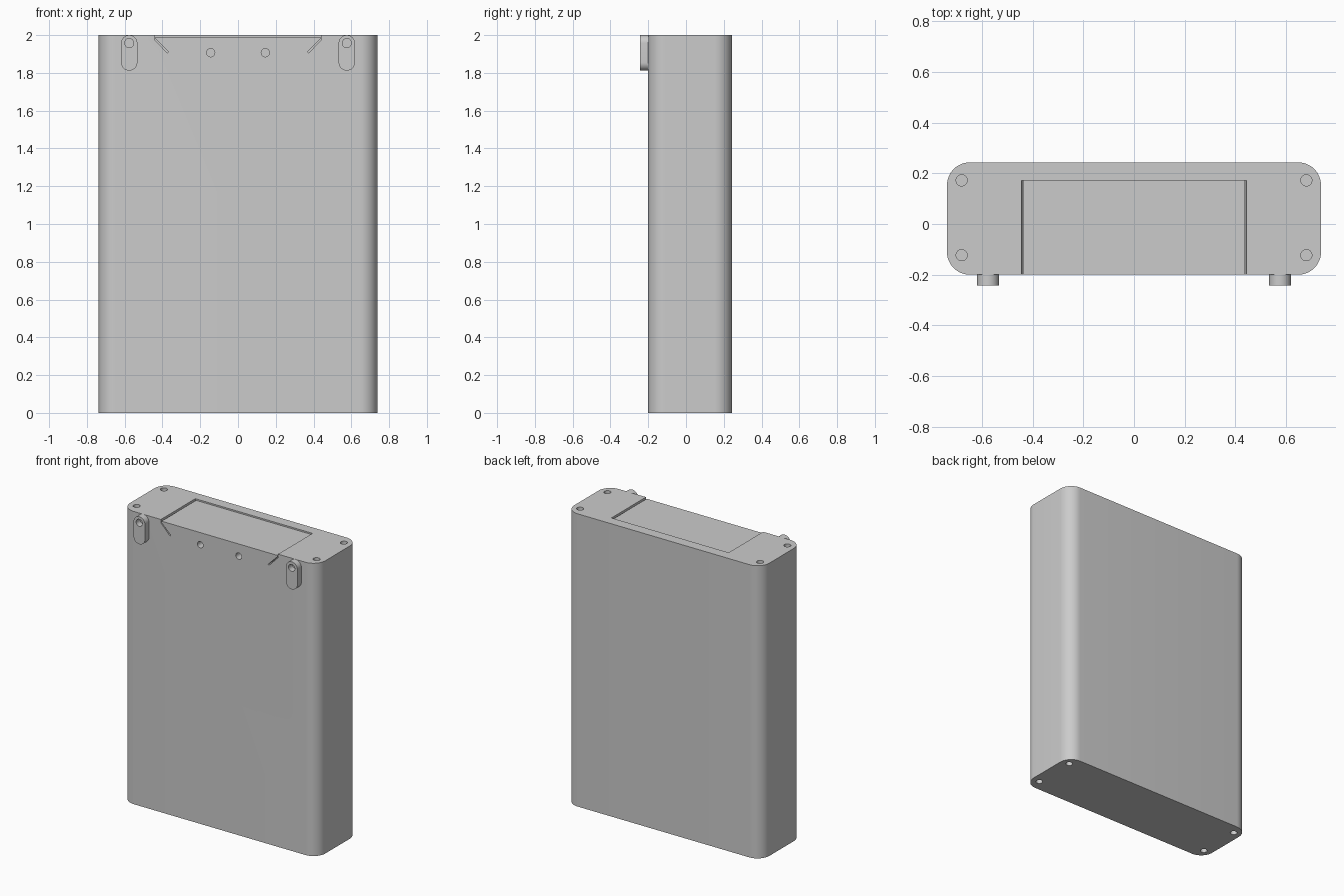
import bpy, bmesh, math
from mathutils import Matrix

cube = bpy.data.objects.get("Cube")
if cube:
    bpy.data.objects.remove(cube, do_unlink=True)

grey = bpy.data.materials.new("plain grey")
grey.use_nodes = True
grey.diffuse_color = (0.6, 0.6, 0.6, 1)
grey.node_tree.nodes["Principled BSDF"].inputs["Base Color"].default_value = (0.6, 0.6, 0.6, 1)

UPRIGHT = Matrix.Identity(4)
FACING_FRONT = Matrix.Rotation(math.pi / 2, 4, "X")  # profile (x, z), extruded towards -y


def prism(name, outline, low, high, frame=UPRIGHT):
    """Extrude a flat outline from low to high along the frame's third axis."""
    bm = bmesh.new()
    face = bm.faces.new([bm.verts.new((a, b, low)) for a, b in outline])
    grown = bmesh.ops.extrude_face_region(bm, geom=[face])["geom"]
    verts = [v for v in grown if isinstance(v, bmesh.types.BMVert)]
    bmesh.ops.translate(bm, verts=verts, vec=(0, 0, high - low))
    bmesh.ops.recalc_face_normals(bm, faces=bm.faces)
    bm.transform(frame)
    mesh = bpy.data.meshes.new(name)
    bm.to_mesh(mesh)
    bm.free()
    mesh.materials.append(grey)
    obj = bpy.data.objects.new(name, mesh)
    bpy.context.collection.objects.link(obj)
    return obj


def rounded(x0, x1, y0, y1, r, steps=12):
    """Rectangle with round corners; a circle when the sides equal 2r."""
    corners = [(x1 - r, y1 - r), (x0 + r, y1 - r), (x0 + r, y0 + r), (x1 - r, y0 + r)]
    points = []
    for i, (cx, cy) in enumerate(corners):
        for k in range(steps + 1):
            a = math.pi / 2 * (i + k / steps)
            p = (cx + r * math.cos(a), cy + r * math.sin(a))
            if not points or math.dist(p, points[-1]) > 1e-5:
                points.append(p)
    if math.dist(points[0], points[-1]) < 1e-5:
        points.pop()
    return points


def circle(x, y, r, steps=32):
    return [(x + r * math.cos(math.tau * k / steps), y + r * math.sin(math.tau * k / steps))
            for k in range(steps)]


def cut(target, cutters):
    for cutter in cutters:
        mod = target.modifiers.new(cutter.name, "BOOLEAN")
        mod.operation = "DIFFERENCE"
        mod.solver = "EXACT"
        mod.object = cutter
    bpy.context.view_layer.objects.active = target
    for mod in list(target.modifiers):
        bpy.ops.object.modifier_apply(modifier=mod.name)
    for cutter in cutters:
        bpy.data.objects.remove(cutter, do_unlink=True)


def smooth(obj):
    bpy.ops.object.select_all(action="DESELECT")
    obj.select_set(True)
    bpy.context.view_layer.objects.active = obj
    bpy.ops.object.shade_smooth_by_angle(angle=math.radians(30))


# Case with rounded upright edges
FRONT, BACK, HALF = -0.2, 0.243, 0.738
case = prism("case", rounded(-HALF, HALF, FRONT, BACK, 0.09), 0, 2)

# Sliding lid: shallow recess in the top and a dovetail gap down each side
cutters = [prism("lid_recess", [(-0.44, 1.99), (0.44, 1.99), (0.44, 2.05), (-0.44, 2.05)],
                 -0.172, 0.3, FACING_FRONT)]
gap = 0.006
for side in (-1, 1):
    slot = [(0.437, 2.02), (0.437, 1.98), (0.368, 1.911),
            (0.368 + gap, 1.911 - gap), (0.437 + gap, 1.977), (0.437 + gap, 2.02)]
    cutters.append(prism("lid_gap", [(side * x, z) for x, z in slot], -0.172, 0.3, FACING_FRONT))
    # Finger holes in the front edge of the lid
    cutters.append(prism("lid_hole", circle(side * 0.145, 1.907, 0.022), 0.13, 0.3, FACING_FRONT))
    # Corner holes in the top and the bottom
    for y in (-0.123, 0.172):
        for low, high in ((1.9, 2.05), (-0.05, 0.1)):
            cutters.append(prism("corner_hole", circle(side * 0.68, y, 0.022), low, high))
cut(case, cutters)
smooth(case)

# Hanging lugs on the front
for side, name in ((-1, "right_lug"), (1, "left_lug")):
    x = side * 0.576
    lug = prism(name, rounded(x - 0.043, x + 0.043, 1.812, 2.0, 0.043), 0.2, 0.243, FACING_FRONT)
    cut(lug, [prism("lug_hole", circle(x, 1.958, 0.024), 0.1, 0.4, FACING_FRONT)])
    smooth(lug)
